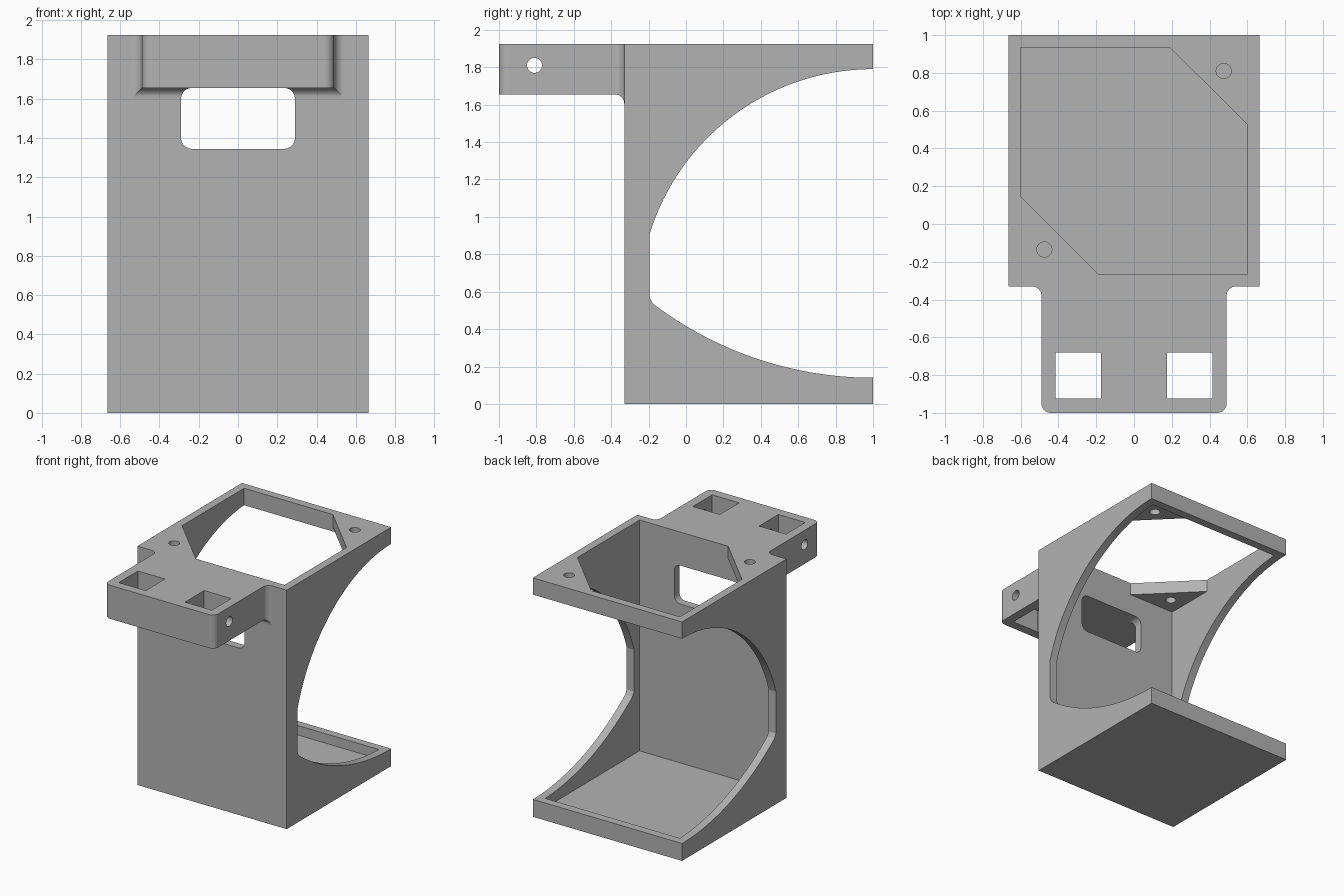
import bpy, bmesh, math
from mathutils import Vector

if "Cube" in bpy.data.objects:
    bpy.data.objects.remove(bpy.data.objects["Cube"], do_unlink=True)

W, TOP, FRONT, BACK = 0.665, 1.925, -0.33, 1.0   # outer shell
WALL = 0.065
ARM_W, ARM_Z, R = 0.49, 1.655, 0.05              # front arm and its fillet

grey = bpy.data.materials.new("plain_grey")
grey.use_nodes = True
grey.diffuse_color = (0.45, 0.45, 0.45, 1)
grey.node_tree.nodes["Principled BSDF"].inputs["Base Color"].default_value = (0.45, 0.45, 0.45, 1)


def loft(name, sections):
    """Closed solid through matching rings of points."""
    bm = bmesh.new()
    rings = [[bm.verts.new(p) for p in ring] for ring in sections]
    n = len(rings[0])
    for a, b in zip(rings, rings[1:]):
        for i in range(n):
            j = (i + 1) % n
            bm.faces.new((a[i], a[j], b[j], b[i]))
    bm.faces.new(rings[0])
    bm.faces.new(rings[-1])
    bmesh.ops.recalc_face_normals(bm, faces=bm.faces)
    mesh = bpy.data.meshes.new(name)
    bm.to_mesh(mesh)
    bm.free()
    mesh.materials.append(grey)
    obj = bpy.data.objects.new(name, mesh)
    bpy.context.scene.collection.objects.link(obj)
    return obj


def prism(name, outline, axis, lo, hi):
    """Extrude a 2D outline along x, y or z."""
    def place(u, v, t):
        return {"x": (t, u, v), "y": (u, t, v), "z": (u, v, t)}[axis]
    return loft(name, [[place(u, v, t) for u, v in outline] for t in (lo, hi)])


def rect(x0, x1, y0, y1):
    return [(x0, y0), (x1, y0), (x1, y1), (x0, y1)]


def arc(cx, cy, r, a0, a1, n):
    return [(cx + r * math.cos(a0 + (a1 - a0) * i / n),
             cy + r * math.sin(a0 + (a1 - a0) * i / n)) for i in range(n + 1)]


def circle(cx, cy, r):
    return arc(cx, cy, r, 0, math.tau, 32)[:-1]


def round_rect(x0, x1, y0, y1, r):
    q = math.pi / 2
    corners = [(x1 - r, y1 - r), (x0 + r, y1 - r), (x0 + r, y0 + r), (x1 - r, y0 + r)]
    return [p for i, (x, y) in enumerate(corners) for p in arc(x, y, r, i * q, (i + 1) * q, 10)]


def combine(target, tool, operation):
    mod = target.modifiers.new("join", "BOOLEAN")
    mod.operation, mod.solver, mod.object = operation, "EXACT", tool
    bpy.context.view_layer.update()
    graph = bpy.context.evaluated_depsgraph_get()
    mesh = bpy.data.meshes.new_from_object(target.evaluated_get(graph))
    target.modifiers.clear()
    target.data = mesh
    bpy.data.objects.remove(tool, do_unlink=True)


# Outer shell
body = prism("holder_body", rect(-W, W, FRONT, BACK), "z", 0, TOP)

# Front arm: rounded nose, filleted root
steps = [i / 12 * math.pi / 2 for i in range(13)]
profile = [(-1 + R * (1 - math.cos(a)), ARM_W - R + R * math.sin(a), ARM_Z) for a in steps]
profile += [(FRONT - R + R * math.sin(a), ARM_W + R * (1 - math.cos(a)),
             ARM_Z - R * (1 - math.cos(a))) for a in steps]
profile.append((FRONT + 0.03, ARM_W + R, ARM_Z - R))
arm = loft("front_arm", [[(-w, y, z), (w, y, z), (w, y, TOP), (-w, y, TOP)] for y, w, z in profile])
combine(body, arm, "UNION")

# Inner cavity
inner, y0, y1 = W - WALL, FRONT + WALL, BACK - WALL
combine(body, prism("cavity_cutter", rect(-inner, inner, y0, y1), "z", WALL, TOP - 0.1), "DIFFERENCE")

# Top opening, leaving two corner gussets
C = 0.41
opening = [(-inner, y0 + C), (-inner + C, y0), (inner, y0),
           (inner, y1 - C), (inner - C, y1), (-inner, y1)]
combine(body, prism("opening_cutter", opening, "z", TOP - 0.3, TOP + 0.1), "DIFFERENCE")

# Curved cutaway through both sides and the back
EDGE = -0.195
r_up, r_low = 1.25, 1.946
z_up, z_low = 1.79 - r_up, 0.14 + r_low
reach = BACK - EDGE
a_up, a_low = math.acos(reach / r_up), math.acos(reach / r_low)
cutaway = [(BACK + 0.2, 0.14)]
cutaway += arc(BACK, z_low, r_low, 1.5 * math.pi, math.pi + a_low + 0.012, 40)
cutaway += [(EDGE, z_low - r_low * math.sin(a_low) + 0.02)]
cutaway += arc(BACK, z_up, r_up, math.pi - a_up, math.pi / 2, 48)
cutaway += [(BACK + 0.2, 1.79)]
combine(body, prism("cutaway_cutter", cutaway, "x", -1, 1), "DIFFERENCE")

# Rounded window in the front wall
window = round_rect(-0.29, 0.29, 1.345, ARM_Z, 0.055)
combine(body, prism("window_cutter", window, "y", -0.6, 0), "DIFFERENCE")

# Square sockets in the arm
for side in (-1, 1):
    a, b = sorted((side * 0.175, side * 0.415))
    combine(body, prism("socket_cutter", rect(a, b, -0.925, -0.68), "z", 1.5, 2.1), "DIFFERENCE")

# Pin hole across the arm
combine(body, prism("pin_cutter", circle(-0.81, 1.81, 0.04), "x", -0.8, 0.8), "DIFFERENCE")

# Screw holes in the gussets
for x, y in ((0.475, 0.81), (-0.475, -0.135)):
    combine(body, prism("screw_cutter", circle(x, y, 0.04), "z", 1.7, 2.1), "DIFFERENCE")
